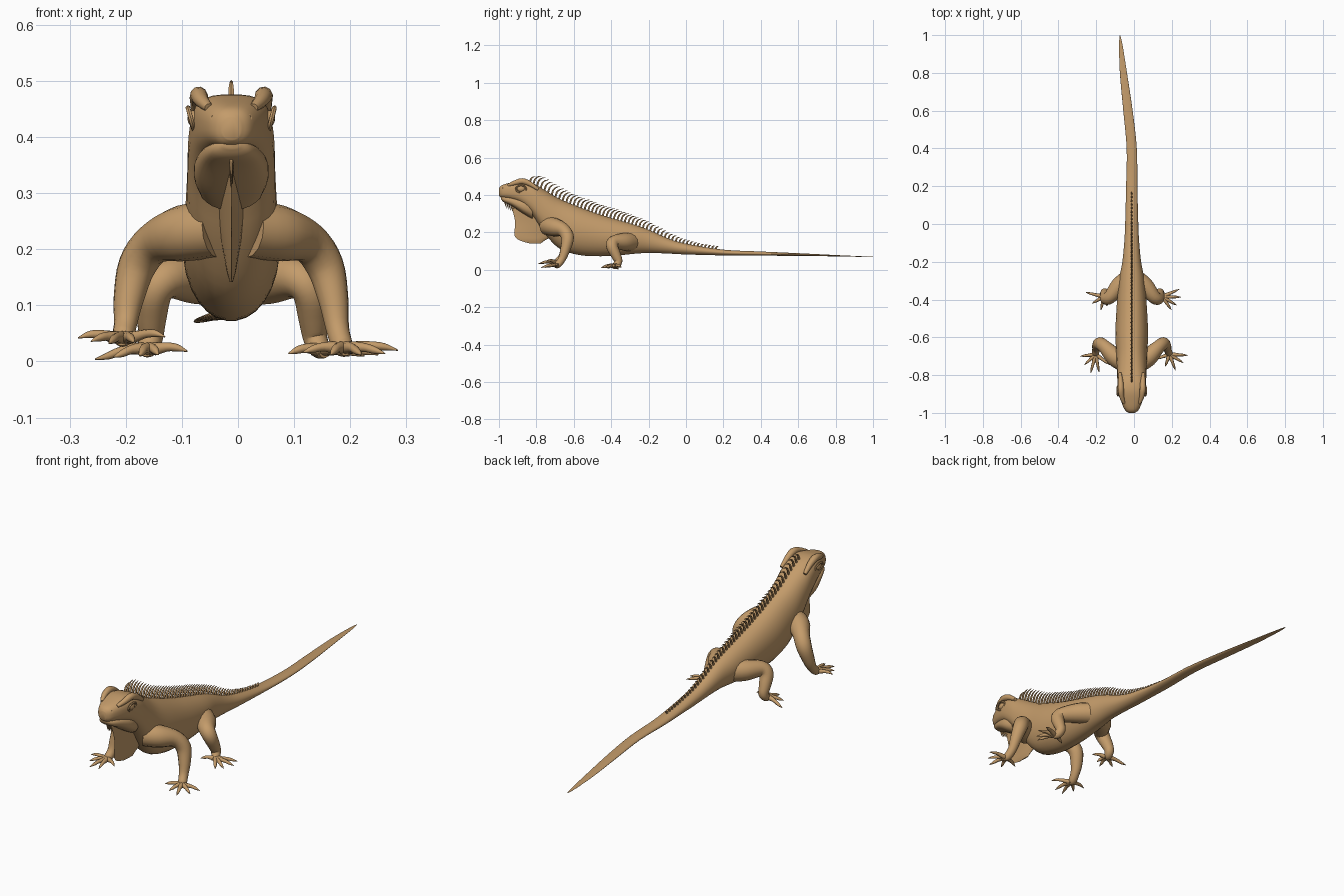
import bpy, bmesh, math
from mathutils import Vector

if "Cube" in bpy.data.objects:
    bpy.data.objects.remove(bpy.data.objects["Cube"])

tan = bpy.data.materials.new("tan_skin")
tan.diffuse_color = (0.55, 0.33, 0.145, 1)
tan.use_nodes = True
tan.node_tree.nodes["Principled BSDF"].inputs["Base Color"].default_value = tan.diffuse_color
CX = -0.012


def smooth(pts, n):
    """Catmull-Rom interpolation through tuples of any length."""
    out = []
    for i in range(len(pts) - 1):
        a, b, c, d = pts[max(i - 1, 0)], pts[i], pts[i + 1], pts[min(i + 2, len(pts) - 1)]
        for k in range(n):
            t = k / n
            out.append(tuple(0.5 * (2 * q + (r - p) * t + (2 * p - 5 * q + 4 * r - s) * t * t
                                    + (3 * q - p - 3 * r + s) * t ** 3) for p, q, r, s in zip(a, b, c, d)))
    return out + [pts[-1]]


def skin(bm, rings):
    vs = [[bm.verts.new(p) for p in r] for r in rings]
    n = len(vs[0])
    for a, b in zip(vs, vs[1:]):
        for i in range(n):
            bm.faces.new((a[i], a[(i + 1) % n], b[(i + 1) % n], b[i]))
    bm.faces.new(vs[0][::-1])
    bm.faces.new(vs[-1])


def tube(bm, pts, sides=8, n=3):
    """Round tapered limb through (x, y, z, radius) points."""
    s = smooth(pts, n)
    c = [Vector(p[:3]) for p in s]
    rings, side = [], None
    for i, p in enumerate(c):
        d = (c[min(i + 1, len(c) - 1)] - c[max(i - 1, 0)]).normalized()
        if side is None:
            side = d.orthogonal()
        side = (side - d * side.dot(d)).normalized()
        up, r = d.cross(side), max(s[i][3], 0.0006)
        rings.append([p + (side * math.cos(a) + up * math.sin(a)) * r
                      for a in (2 * math.pi * k / sides for k in range(sides))])
    skin(bm, rings)


def finish(bm, name, angle=50):
    bmesh.ops.recalc_face_normals(bm, faces=bm.faces)
    me = bpy.data.meshes.new(name)
    bm.to_mesh(me)
    bm.free()
    ob = bpy.data.objects.new(name, me)
    bpy.context.collection.objects.link(ob)
    me.materials.append(tan)
    bpy.ops.object.select_all(action='DESELECT')
    ob.select_set(True)
    bpy.context.view_layer.objects.active = ob
    bpy.ops.object.shade_smooth_by_angle(angle=math.radians(angle))
    return ob


def y_loft(name, stations, n=4, sides=28):
    """Sections (y, centre x, half width, top z, bottom z, roundness) along y."""
    bm, rings = bmesh.new(), []
    power = lambda v, p: math.copysign(abs(v) ** p, v)
    for y, cx, w, t, b, p in smooth(stations, n):
        rings.append([(cx + w * power(math.cos(a), p), y, (t + b) / 2 + (t - b) / 2 * power(math.sin(a), p))
                      for a in (2 * math.pi * (k + 0.5) / sides for k in range(sides))])
    skin(bm, rings)
    return finish(bm, name)


# head, trunk and tail in one skin
BODY = [(-1.0, CX, .016, .435, .395, .9), (-.985, CX, .036, .452, .384, .8), (-.94, CX, .056, .466, .375, .72),
        (-.88, CX, .071, .476, .35, .68), (-.82, CX, .077, .464, .29, .75), (-.76, CX, .079, .43, .2, .85),
        (-.68, CX, .083, .382, .115, .95), (-.58, CX, .087, .34, .08, 1), (-.48, CX, .083, .303, .072, 1),
        (-.38, CX, .076, .272, .075, 1), (-.28, CX, .065, .243, .085, 1), (-.2, CX, .05, .215, .09, 1),
        (-.1, CX, .04, .17, .087, 1), (0, CX, .035, .14, .082, 1), (.2, CX, .03, .108, .077, 1),
        (.4, -.012, .027, .098, .076, 1), (.6, -.032, .025, .089, .074, 1), (.8, -.056, .019, .079, .072, 1),
        (.95, -.07, .009, .072, .069, 1), (1.0, -.074, .001, .07, .069, 1)]
y_loft("body_and_tail", BODY)

# lower jaw tucked under the lip
y_loft("lower_jaw", [(-.99, CX, .014, .392, .38, .9), (-.975, CX, .036, .394, .362, .85),
                     (-.93, CX, .055, .39, .34, .8), (-.87, CX, .067, .38, .3, .8), (-.82, CX, .06, .37, .27, .9)])

# throat flap, thin at the lower edge: (z, front y, back y, half width)
bm = bmesh.new()
rings = []
for z, f, b, w in smooth([(.36, -.94, -.75, .05), (.31, -.925, -.7, .048), (.25, -.913, -.68, .036),
                          (.19, -.918, -.7, .02), (.16, -.895, -.75, .012), (.142, -.84, -.775, .004)], 4):
    rings.append([(CX + w * math.sin(a) * (0.55 - 0.45 * math.cos(a)), (f + b) / 2 + (f - b) / 2 * math.cos(a + math.pi) * -1, z)
                  for a in (2 * math.pi * k / 24 for k in range(24))])
for r in rings:  # narrow end faces forward
    ys = [p[1] for p in r]
    if abs(r[0][1] - min(ys)) > 1e-4:
        r[:] = [(p[0], min(ys) + max(ys) - p[1], p[2]) for p in r]
skin(bm, rings)
finish(bm, "throat_flap")

for s, side in ((1, "left"), (-1, "right")):
    # brow ridge, eyelid ring, eyeball, nostril
    bm = bmesh.new()
    tube(bm, [(CX + s * .04, -.95, .452, .008), (CX + s * .053, -.915, .465, .013), (CX + s * .058, -.875, .474, .016),
              (CX + s * .059, -.835, .46, .014), (CX + s * .062, -.79, .43, .008)], 10)
    finish(bm, side + "_brow")
    bm = bmesh.new()
    loop = [(CX + s * (.072 + .005 * math.sin(a)), -.882 + .027 * math.cos(a), .433 + .019 * math.sin(a), .0045)
            for a in (2 * math.pi * k / 16 for k in range(17))]
    tube(bm, loop, 6, 1)
    finish(bm, side + "_eyelid")
    bpy.ops.mesh.primitive_uv_sphere_add(segments=16, ring_count=10, radius=1, location=(CX + s * .067, -.882, .433))
    eye = bpy.context.object
    eye.name = side + "_eye"
    eye.scale = (.011, .021, .015)
    eye.data.materials.append(tan)
    bpy.ops.object.shade_smooth_by_angle()
    bpy.ops.mesh.primitive_torus_add(major_segments=10, minor_segments=6, major_radius=.005, minor_radius=.002,
                                     location=(CX + s * .031, -.983, .435), rotation=(math.radians(75), 0, s * .6))
    bpy.context.object.name = side + "_nostril"
    bpy.context.object.data.materials.append(tan)


def limb(name, leg, palm, toes):
    """Leg tube, padded foot and clawed toes fanning from the palm."""
    bm = bmesh.new()
    tube(bm, leg, 14, 4)
    px, py, pz = palm
    for x, y, z in toes:
        dx, dy = x - px, y - py
        tube(bm, [(px - dx * .15, py - dy * .15, pz + .004, .011), (px + dx * .2, py + dy * .2, pz + .005, .011),
                  (px + dx * .5, py + dy * .5, (pz + z) / 2 + .008, .008),
                  (px + dx * .75, py + dy * .75, z + .006, .0065), (x, y, z, .001)], 8)
    finish(bm, name)


# front legs
limb("front_leg_left", [(.02, -.74, .235, .05), (.075, -.705, .228, .05), (.125, -.655, .212, .037), (.155, -.633, .17, .034),
                        (.17, -.645, .11, .027), (.177, -.662, .06, .021), (.186, -.685, .028, .019), (.192, -.70, .022, .012)],
     (.188, -.69, .02), [(.285, -.695, .02), (.262, -.735, .014), (.22, -.775, .012), (.165, -.755, .012), (.115, -.715, .016)])
limb("front_leg_right", [(-.04, -.74, .235, .05), (-.1, -.705, .228, .05), (-.15, -.655, .21, .037), (-.18, -.633, .17, .034),
                         (-.195, -.645, .11, .027), (-.2, -.662, .07, .021), (-.205, -.685, .045, .019), (-.208, -.70, .04, .012)],
     (-.203, -.69, .038), [(-.285, -.70, .042), (-.262, -.745, .036), (-.23, -.79, .032), (-.185, -.785, .034), (-.13, -.745, .044)])

# hind legs
limb("hind_leg_left", [(.01, -.29, .15, .05), (.06, -.33, .15, .047), (.105, -.385, .148, .036), (.128, -.395, .125, .032),
                       (.134, -.375, .08, .027), (.137, -.362, .045, .022), (.145, -.375, .024, .019), (.155, -.392, .018, .012)],
     (.15, -.385, .017), [(.24, -.345, .014), (.25, -.387, .012), (.225, -.43, .01), (.198, -.455, .01), (.09, -.41, .014)])
limb("hind_leg_right", [(-.03, -.29, .15, .05), (-.08, -.33, .15, .047), (-.125, -.385, .148, .036), (-.148, -.395, .125, .032),
                        (-.154, -.375, .08, .027), (-.155, -.362, .045, .022), (-.16, -.375, .026, .019), (-.165, -.392, .02, .012)],
     (-.16, -.385, .018), [(-.255, -.362, .004), (-.222, -.42, .008), (-.175, -.455, .01), (-.142, -.435, .012), (-.09, -.405, .018)])

# row of swept-back spines that shrinks along the tail
bm = bmesh.new()
line = smooth(BODY, 8)
y = -.835
while y < .16:
    top = next(a[3] + (b[3] - a[3]) * (y - a[0]) / (b[0] - a[0]) for a, b in zip(line, line[1:]) if a[0] <= y < b[0])
    h = min(1, (y + .9) / .09) * (1 if y < -.4 else max(.3, 1 - (y + .4) * 1.5))
    tube(bm, [(CX, y, top - .006, .0055), (CX, y + .008 * h, top + .022 * h, .005),
              (CX, y + .024 * h, top + .037 * h, .0032), (CX, y + .045 * h, top + .041 * h, .0008)], 5, 2)
    y += .0195
finish(bm, "back_spines")

# small hanging spines under the chin
bm = bmesh.new()
for i in range(5):
    y, z = -.968 + .011 * i, .362 - .006 * i
    tube(bm, [(CX, y, z, .004), (CX, y + .004, z - .018, .003), (CX, y + .01, z - .034, .0008)], 5, 2)
finish(bm, "chin_spines")
